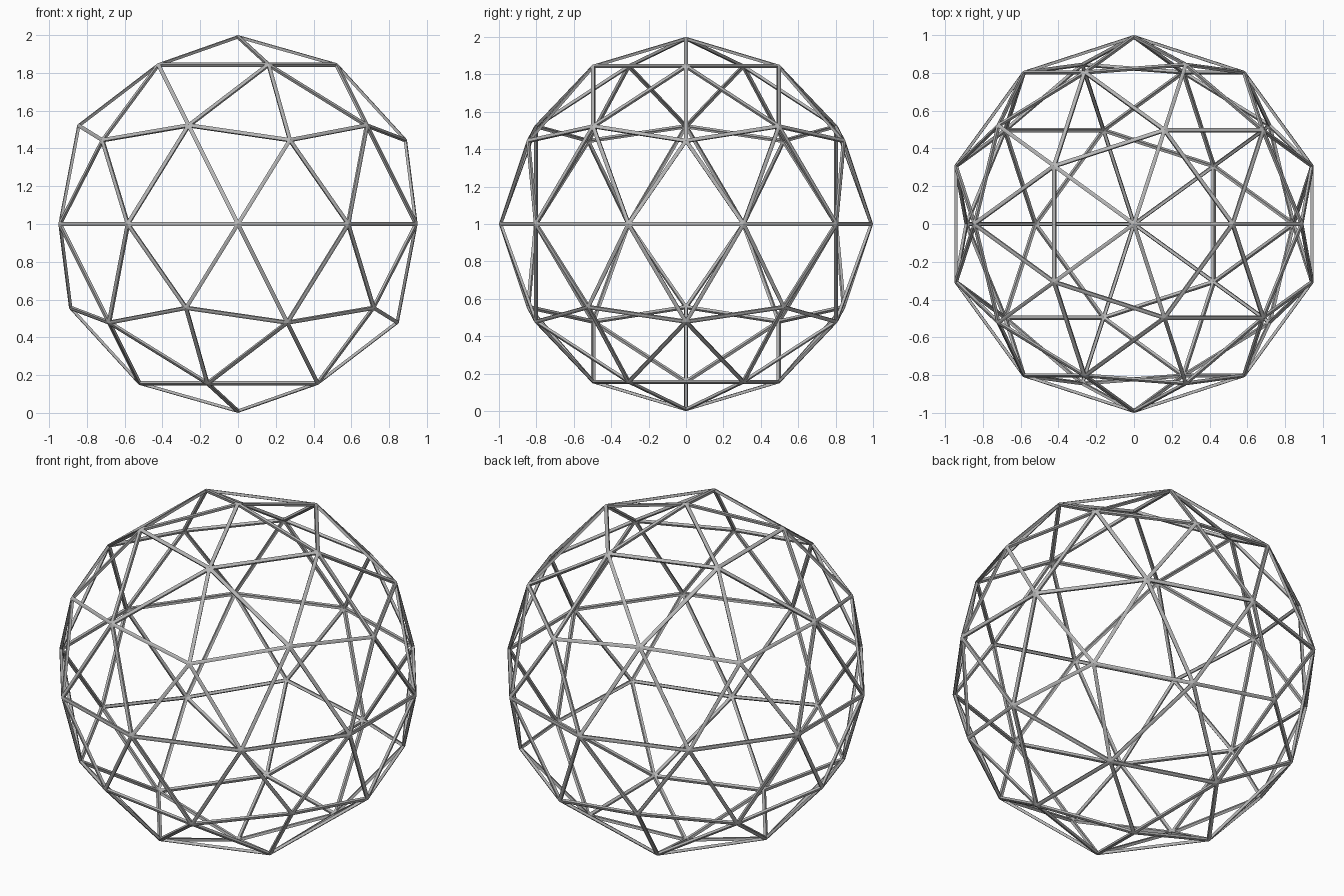
import bpy
import bmesh

if "Cube" in bpy.data.objects:
    bpy.data.objects.remove(bpy.data.objects["Cube"], do_unlink=True)

RADIUS = 1.0
STRUT_WIDTH = 0.021
STRUT_DEPTH = 0.015

# Plain grey metal for every strut
grey = bpy.data.materials.new("grey_metal")
grey.use_nodes = True
colour = (0.47, 0.47, 0.47, 1)
grey.diffuse_color = colour
grey.node_tree.nodes["Principled BSDF"].inputs["Base Color"].default_value = colour

# Triangulated sphere, each panel cut out to leave a narrow rim
mesh = bpy.data.meshes.new("dome_frame")
bm = bmesh.new()
bmesh.ops.create_icosphere(bm, subdivisions=2, radius=RADIUS)
panels = bm.faces[:]
bmesh.ops.inset_individual(bm, faces=panels, thickness=STRUT_WIDTH / 2, use_even_offset=True)
bmesh.ops.delete(bm, geom=panels, context="FACES")
bm.to_mesh(mesh)
bm.free()
mesh.materials.append(grey)

frame = bpy.data.objects.new("dome_frame", mesh)
frame.location.z = RADIUS
bpy.context.collection.objects.link(frame)

# Thicken the rims inwards into box-section struts
depth = frame.modifiers.new("strut_depth", "SOLIDIFY")
depth.thickness = STRUT_DEPTH
depth.offset = -1
depth.use_even_offset = True
